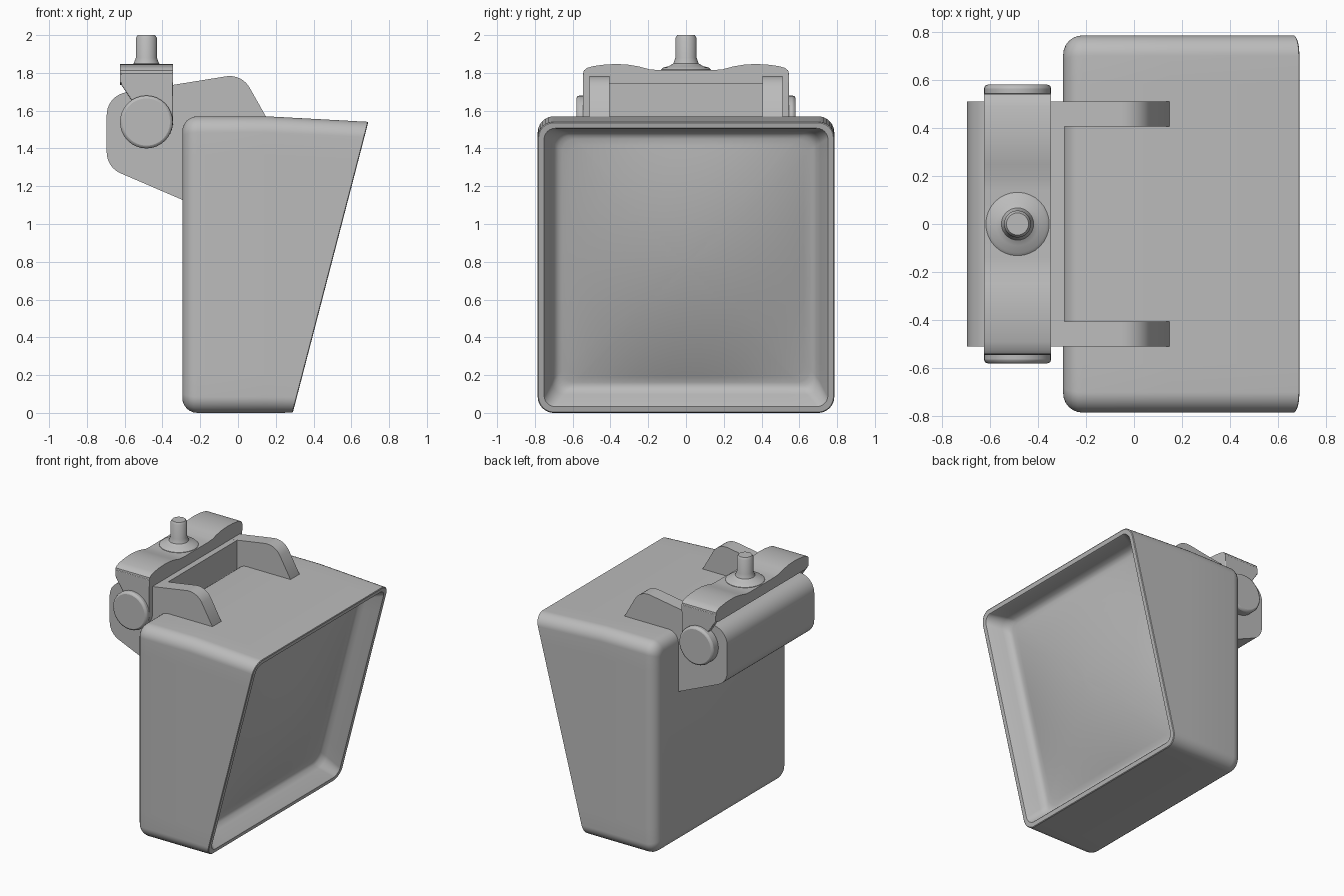
import bpy, bmesh, math
from mathutils import Vector

if "Cube" in bpy.data.objects:
    bpy.data.objects.remove(bpy.data.objects["Cube"])

grey = bpy.data.materials.new("housing grey")
grey.diffuse_color = (0.5, 0.5, 0.5, 1)
grey.use_nodes = True
grey.node_tree.nodes["Principled BSDF"].inputs["Base Color"].default_value = grey.diffuse_color


def finish(name, bm, bevel=0, angle=35):
    bmesh.ops.remove_doubles(bm, verts=bm.verts, dist=1e-5)
    bmesh.ops.recalc_face_normals(bm, faces=bm.faces)
    me = bpy.data.meshes.new(name)
    bm.to_mesh(me)
    bm.free()
    me.materials.append(grey)
    ob = bpy.data.objects.new(name, me)
    bpy.context.collection.objects.link(ob)
    if bevel:
        mod = ob.modifiers.new("bevel", 'BEVEL')
        mod.width, mod.segments = bevel, 2
        mod.limit_method, mod.angle_limit = 'ANGLE', math.radians(40)
    bpy.ops.object.select_all(action='DESELECT')
    ob.select_set(True)
    bpy.context.view_layer.objects.active = ob
    bpy.ops.object.shade_smooth_by_angle(angle=math.radians(angle))
    return ob


def rounded(points, steps=8):
    """Polygon from (x, y, corner radius) triples."""
    out = []
    for i, (x, y, r) in enumerate(points):
        p = Vector((x, y))
        if r == 0:
            out.append(p)
            continue
        a = (Vector(points[i - 1][:2]) - p).normalized()
        b = (Vector(points[(i + 1) % len(points)][:2]) - p).normalized()
        half = a.angle(b) / 2
        start, end = p + a * r / math.tan(half), p + b * r / math.tan(half)
        c = p + (a + b).normalized() * r / math.sin(half)
        for k in range(steps + 1):
            d = (start - c).lerp(end - c, k / steps).normalized()
            out.append(c + d * r)
    return out


def extrude(name, pts, axis, a, b, bevel=0):
    bm = bmesh.new()

    def at(p, d):
        return (p[0], d, p[1]) if axis == 'y' else (d, p[0], p[1])
    lo = [bm.verts.new(at(p, a)) for p in pts]
    hi = [bm.verts.new(at(p, b)) for p in pts]
    n = len(pts)
    bm.faces.new(lo)
    bm.faces.new(hi[::-1])
    for i in range(n):
        bm.faces.new((lo[i], hi[i], hi[(i + 1) % n], lo[(i + 1) % n]))
    return finish(name, bm, bevel)


# Housing: one skin lofted from the rounded back, over the rim, into the recess
W, H, R = 0.785, 1.57, 0.085
slope = Vector((0.40, 0, 1.54))
L = slope.length
slope.normalize()
out_dir = Vector((slope.z, 0, -slope.x))


def rect(inset, height, radius):
    w, lo, hi = W - inset, inset, height - inset
    pts = rounded([(-w, lo, radius), (w, lo, radius), (w, hi, radius), (-w, hi, radius)])
    out = []
    for i, p in enumerate(pts):          # split the long sides
        q = pts[(i + 1) % len(pts)]
        m = 12 if (q - p).length > 0.5 else 1
        out += [p.lerp(q, k / m) for k in range(m)]
    return out


def upright(x, inset):
    return [Vector((x, p[0], p[1])) for p in rect(inset, H, R - inset * 0.7)]


def slanted(depth, inset, radius):
    return [Vector((0.29, p[0], 0)) + slope * p[1] - out_dir * depth
            for p in rect(inset, L, radius)]


rings = []
for k in range(7):
    t = math.pi / 2 * k / 6
    rings.append(upright(-0.295 + 0.08 * (1 - math.cos(t)), 0.08 * (1 - math.sin(t))))
rings += [upright(0.15, 0), slanted(0.004, 0, R), slanted(0, 0.005, 0.08),
          slanted(0, 0.034, 0.06), slanted(0.008, 0.04, 0.055),
          slanted(0.10, 0.075, 0.07), slanted(0.13, 0.092, 0.07),
          slanted(0.142, 0.11, 0.07), slanted(0.145, 0.13, 0.07)]
# bulging panel at the bottom of the recess
edge = rings[-1]
mid = sum(edge, Vector()) / len(edge)
BULGE, hw, hl = 0.09, W - 0.13, L / 2 - 0.13
for s in (0.95, 0.88, 0.8, 0.7, 0.58, 0.45, 0.3, 0.15, 0.02):
    ring = []
    for p in edge:
        d = (p - mid) * s
        u, v = d.y / hw, d.dot(slope) / hl
        ring.append(mid + d + out_dir * BULGE * (1 - u * u) * (1 - v * v))
    rings.append(ring)
bm = bmesh.new()
vr = [[bm.verts.new(p) for p in ring] for ring in rings]
n = len(vr[0])
bm.faces.new(vr[0])
bm.faces.new(vr[-1][::-1])
for a, b in zip(vr, vr[1:]):
    for i in range(n):
        bm.faces.new((a[i], a[(i + 1) % n], b[(i + 1) % n], b[i]))
finish("housing", bm)

# Bracket: hinge block behind the housing and two arms over its top
back = [(-0.695, 1.30, 0.12), (-0.695, 1.68, 0.12)]
block = rounded(back + [(-0.29, 1.745, 0), (-0.29, 1.126, 0)])
extrude("hinge_block", block, 'y', -0.42, 0.42)
arm = rounded(back + [(0.02, 1.795, 0.12), (0.15, 1.565, 0), (0.15, 1.5, 0),
                      (-0.25, 1.13, 0), (-0.29, 1.126, 0)])
knob = [(-0.485 + 0.14 * math.cos(math.tau * i / 32),
         1.54 + 0.14 * math.sin(math.tau * i / 32)) for i in range(32)]
ear = rounded([(-0.62, 1.80, 0), (-0.345, 1.80, 0), (-0.345, 1.43, 0.1),
               (-0.58, 1.43, 0.1), (-0.56, 1.65, 0.03), (-0.62, 1.74, 0.02)])
for side, tag in ((-1, "near"), (1, "far")):
    def span(a, b):
        return sorted((side * a, side * b))
    extrude("bracket_arm_" + tag, arm, 'y', *span(0.405, 0.51))
    extrude("strap_ear_" + tag, ear, 'y', *span(0.505, 0.545), bevel=0.004)
    extrude("pivot_knob_" + tag, knob, 'y', *span(0.50, 0.58), bevel=0.015)

# Strap: a bar with a hump on each side, bent down into the ears
half = [(0.14, 1.815), (0.19, 1.818), (0.25, 1.834), (0.31, 1.844), (0.37, 1.847),
        (0.43, 1.844), (0.49, 1.836), (0.525, 1.826), (0.541, 1.812), (0.545, 1.785),
        (0.545, 1.75), (0.505, 1.735)]
strap = half + [(-y, z) for y, z in reversed(half)]
extrude("hinge_strap", strap, 'x', -0.625, -0.345)

# Mounting stem with a flared foot
prof = [(0, 1.79), (0.132, 1.79), (0.132, 1.818), (0.12, 1.828), (0.09, 1.836),
        (0.067, 1.85), (0.056, 1.88), (0.056, 1.985), (0.046, 2.0), (0, 2.0)]
bm = bmesh.new()
vs = [bm.verts.new((r, 0, z)) for r, z in prof]
es = [bm.edges.new(e) for e in zip(vs, vs[1:])]
bmesh.ops.spin(bm, geom=vs + es, cent=(0, 0, 0), axis=(0, 0, 1),
               angle=math.tau, steps=32)
bmesh.ops.translate(bm, verts=bm.verts, vec=(-0.485, 0, 0))
finish("mounting_stem", bm)
